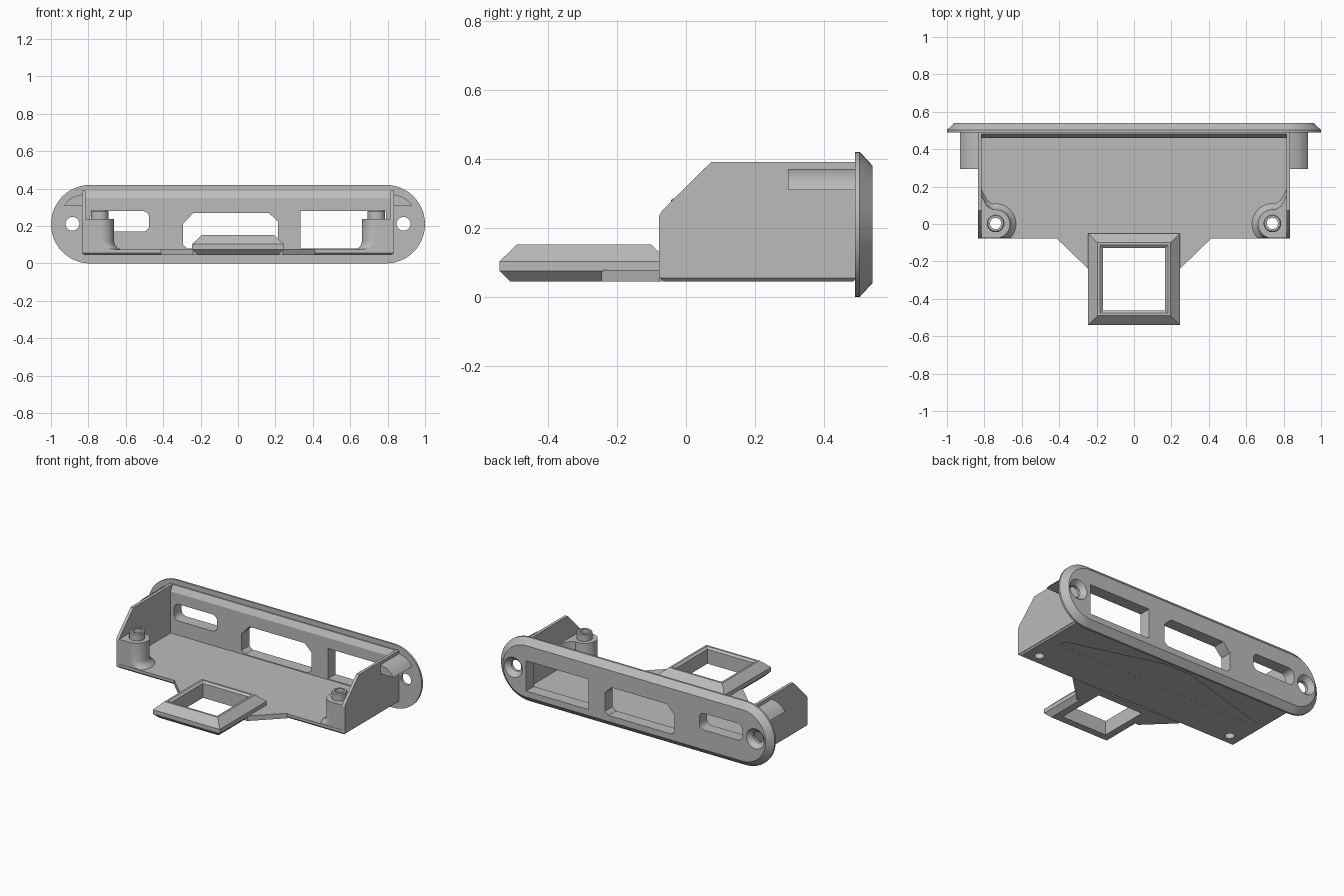
import bpy, bmesh, math

cube = bpy.data.objects.get("Cube")
if cube:
    bpy.data.objects.remove(cube, do_unlink=True)

grey = bpy.data.materials.new("plain_grey")
grey.use_nodes = True
grey.diffuse_color = (0.5, 0.5, 0.5, 1)
grey.node_tree.nodes["Principled BSDF"].inputs["Base Color"].default_value = (0.5, 0.5, 0.5, 1)


def loft(name, rings):
    """Skin a stack of equal-length rings and cap both ends."""
    bm = bmesh.new()
    loops = [[bm.verts.new(p) for p in ring] for ring in rings]
    n = len(loops[0])
    for a, b in zip(loops, loops[1:]):
        for i in range(n):
            j = (i + 1) % n
            bm.faces.new((a[i], a[j], b[j], b[i]))
    bm.faces.new(loops[0])
    bm.faces.new(loops[-1])
    bmesh.ops.recalc_face_normals(bm, faces=bm.faces)
    mesh = bpy.data.meshes.new(name)
    bm.to_mesh(mesh)
    bm.free()
    mesh.materials.append(grey)
    ob = bpy.data.objects.new(name, mesh)
    bpy.context.collection.objects.link(ob)
    return ob


def prism(name, pts, axis, lo, hi):
    """Extrude a 2D outline along an axis."""
    place = {"x": lambda u, v, t: (t, u, v),
             "y": lambda u, v, t: (u, t, v),
             "z": lambda u, v, t: (u, v, t)}[axis]
    return loft(name, [[place(u, v, t) for u, v in pts] for t in (lo, hi)])


def arc(cx, cy, r, start, end, steps):
    angles = [math.radians(start + (end - start) * i / steps) for i in range(steps + 1)]
    return [(cx + r * math.cos(a), cy + r * math.sin(a)) for a in angles]


def circle(cx, cy, r, n=32):
    return arc(cx, cy, r, 0, 360, n)[:-1]


def rounded(x0, x1, y0, y1, r):
    return (arc(x1 - r, y1 - r, r, 0, 90, 6) + arc(x0 + r, y1 - r, r, 90, 180, 6)
            + arc(x0 + r, y0 + r, r, 180, 270, 6) + arc(x1 - r, y0 + r, r, 270, 360, 6))


def rect(x0, x1, y0, y1, inset=0):
    return [(x0 + inset, y0 + inset), (x1 - inset, y0 + inset),
            (x1 - inset, y1 - inset), (x0 + inset, y1 - inset)]


def at_z(pts, z):
    return [(x, y, z) for x, y in pts]


def cut(targets, cutters):
    for ob in targets:
        bpy.context.view_layer.objects.active = ob
        for c in cutters:
            mod = ob.modifiers.new("cut", "BOOLEAN")
            mod.operation = "DIFFERENCE"
            mod.solver = "EXACT"
            mod.object = c
            bpy.ops.object.modifier_apply(modifier=mod.name)
    for c in cutters:
        bpy.data.objects.remove(c, do_unlink=True)


parts = []

# Rounded end plate with chamfered rear edge
def stadium(r, y):
    pts = arc(0.79, 0.21, r, -90, 90, 24) + arc(-0.79, 0.21, r, 90, 270, 24)
    return [(x, y, z) for x, z in pts]

plate = loft("end_plate", [stadium(0.21, 0.49), stadium(0.21, 0.503), stadium(0.17, 0.54)])

# Inner wall behind the plate, with bevelled top
inner = prism("inner_wall", [(0.46, 0.06), (0.46, 0.35), (0.482, 0.388), (0.5, 0.388), (0.5, 0.06)],
              "x", -0.825, 0.825)

# Three openings through plate and wall
middle = [(-0.295, 0.1), (-0.27, 0.08), (0.19, 0.08), (0.215, 0.1), (0.215, 0.222),
          (0.165, 0.27), (-0.24, 0.27), (-0.28, 0.225), (-0.295, 0.212)]
openings = [prism("slot_cutter", rounded(-0.79, -0.475, 0.17, 0.28, 0.035), "y", 0.4, 0.6),
            prism("middle_cutter", middle, "y", 0.4, 0.6),
            prism("window_cutter", rect(0.335, 0.79, 0.08, 0.28), "y", 0.4, 0.6)]
cut([plate, inner], openings)

# Countersunk screw holes in the plate ends
sinks = []
for s in (-1, 1):
    profile = [(0.037, 0.45), (0.037, 0.51), (0.067, 0.541), (0.067, 0.6)]
    sinks.append(loft("sink_cutter", [[(x, y, z) for x, z in circle(s * 0.885, 0.212, r)]
                                      for r, y in profile]))
cut([plate], sinks)
parts += [plate, inner]

# Floor with chamfered lower edge and a shallow recess beneath
floor = loft("floor", [at_z(rect(-0.835, 0.835, -0.078, 0.497, 0.012), 0.045),
                       at_z(rect(-0.835, 0.835, -0.078, 0.497), 0.057),
                       at_z(rect(-0.835, 0.835, -0.078, 0.497), 0.075)])
recess = prism("recess_cutter", [(-0.73, 0.18), (0.73, 0.18), (0.73, 0.23), (0.1, 0.41),
                                 (-0.1, 0.41), (-0.73, 0.23)], "z", 0.02, 0.053)
cut([floor], [recess])
parts.append(floor)


# Post footprint: half round, filleted into the side wall
def post_outline(s, grow):
    fillet = [(0.83, -0.076), (0.83, 0.19 + grow), (0.81, 0.14 + grow), (0.785, 0.095 + grow)]
    pts = fillet + arc(0.74, 0, 0.077 + grow, 80, 270, 24)
    return [(s * x, max(y, -0.076)) for x, y in pts]


side_profile = [(-0.078, 0.055), (-0.078, 0.235), (-0.067, 0.252), (0.072, 0.39),
                (0.497, 0.39), (0.497, 0.055)]
wedge = [(0.83, 0.31), (0.93, 0.31), (0.91, 0.335), (0.88, 0.357), (0.83, 0.37)]

for s, side in ((1, "left"), (-1, "right")):
    # Side wall and the ear outside it
    parts.append(prism(side + "_wall", side_profile, "x", s * 0.815, s * 0.835))
    parts.append(prism(side + "_ear", [(s * x, z) for x, z in wedge], "y", 0.295, 0.495))

    # Screw post with flared foot, and the locating pin on top
    post = loft(side + "_post", [at_z(post_outline(s, g), z) for g, z in
                                 ((0.035, 0.07), (0.03, 0.078), (0.013, 0.088),
                                  (0.004, 0.103), (0, 0.12), (0, 0.238))])
    pin = loft(side + "_pin", [at_z(circle(s * 0.74, 0.003, r), z) for r, z in
                               ((0.047, 0.23), (0.047, 0.279), (0.042, 0.285))])
    bore = prism("bore_cutter", circle(s * 0.74, 0.003, 0.03), "z", 0, 0.4)
    cut([floor, post, pin], [bore])
    parts += [post, pin]

    # Gusset between floor and front frame
    gusset = [(0.2, -0.07), (0.412, -0.07), (0.412, -0.078), (0.24, -0.245), (0.2, -0.245)]
    parts.append(prism(side + "_gusset", [(s * x, y) for x, y in gusset], "z", 0.045, 0.078))

# Square front frame with bevelled outer edges
frame = loft("front_frame", [at_z(rect(-0.245, 0.245, -0.54, -0.05, i), z) for i, z in
                             ((0.03, 0.045), (0, 0.075), (0, 0.103), (0.05, 0.151))])
hole = loft("hole_cutter", [at_z(rect(-0.245, 0.245, -0.54, -0.05, i), z) for i, z in
                            ((0.078, 0), (0.078, 0.14), (0.058, 0.155), (0.058, 0.2))])
cut([frame], [hole])
parts.append(frame)

# Smooth the round faces, keep hard edges sharp
bpy.ops.object.select_all(action="DESELECT")
for ob in parts:
    ob.select_set(True)
bpy.context.view_layer.objects.active = parts[0]
bpy.ops.object.shade_smooth_by_angle(angle=math.radians(30))
